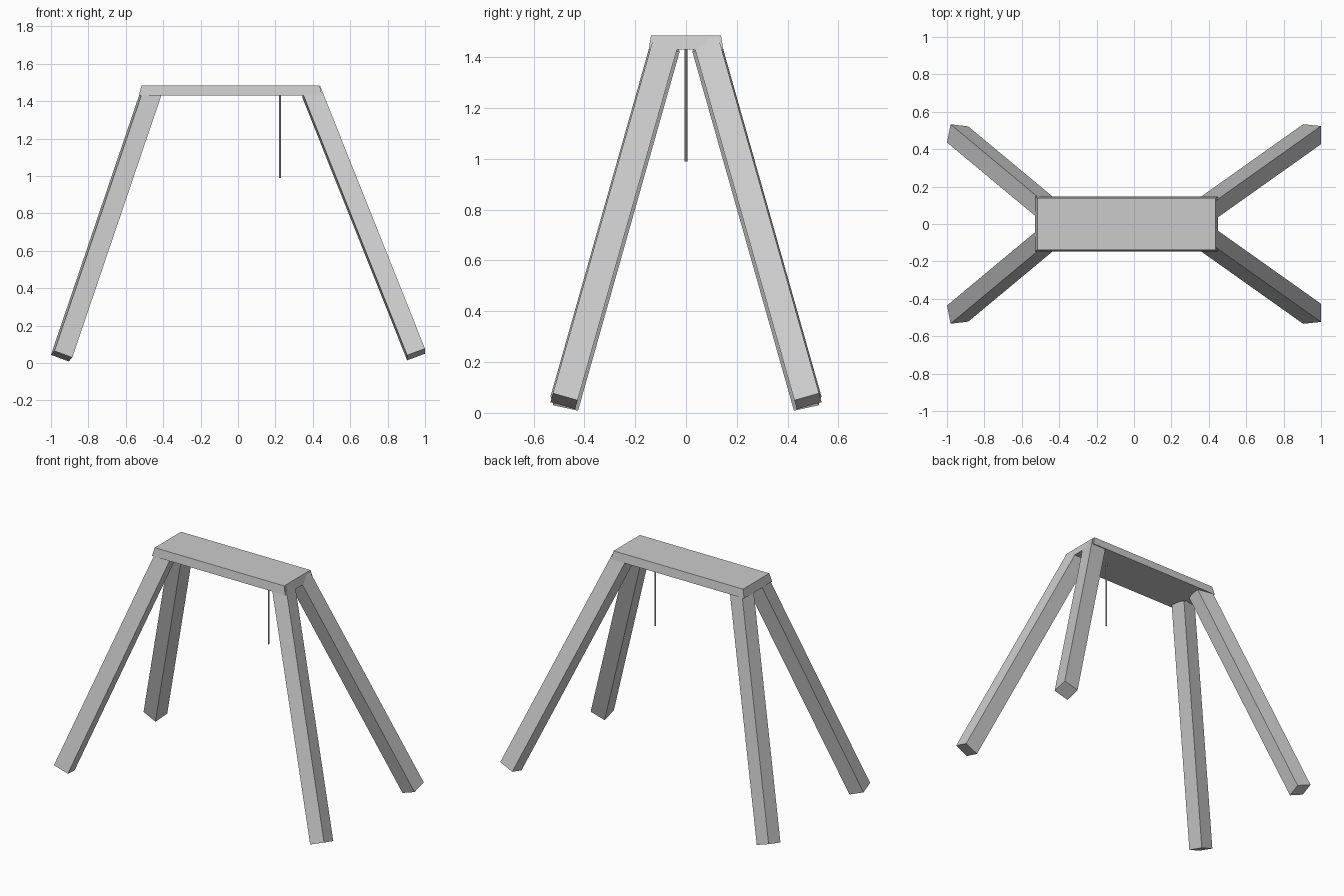
import bpy
import bmesh
from math import radians
from mathutils import Matrix, Vector

cube = bpy.data.objects.get("Cube")
if cube:
    bpy.data.objects.remove(cube, do_unlink=True)

grey = bpy.data.materials.new("plain_grey")
grey.use_nodes = True
grey.diffuse_color = (0.6, 0.6, 0.6, 1)
grey.node_tree.nodes["Principled BSDF"].inputs["Base Color"].default_value = (0.6, 0.6, 0.6, 1)


def finish(name, bm):
    bmesh.ops.recalc_face_normals(bm, faces=bm.faces)
    mesh = bpy.data.meshes.new(name)
    bm.to_mesh(mesh)
    bm.free()
    mesh.materials.append(grey)
    obj = bpy.data.objects.new(name, mesh)
    bpy.context.collection.objects.link(obj)
    return obj


# Top slab, slightly wider at its underside
bm = bmesh.new()
bmesh.ops.create_cube(bm, size=1)
for v in bm.verts:
    upper = v.co.z > 0
    half_x, half_y = (0.476, 0.138) if upper else (0.49, 0.147)
    v.co = Vector((-0.04 + (half_x if v.co.x > 0 else -half_x),
                   half_y if v.co.y > 0 else -half_y,
                   1.485 if upper else 1.43))
finish("top_slab", bm)


# Splayed square legs: a beam raised from the foot, mirrored front to back
def leg(name, foot, lean_y, twist, back):
    rot = (Matrix.Rotation(radians(-15.8), 4, 'X')
           @ Matrix.Rotation(radians(lean_y), 4, 'Y')
           @ Matrix.Rotation(radians(twist), 4, 'Z'))
    length = (1.45 - foot[2]) / rot[2][2]
    place = (Matrix.Translation(foot) @ rot
             @ Matrix.Translation((0, 0, length / 2))
             @ Matrix.Diagonal((0.102, 0.101, length, 1)))
    if back:
        place = Matrix.Diagonal((1, -1, 1, 1)) @ place
    bm = bmesh.new()
    bmesh.ops.create_cube(bm, size=1, matrix=place)
    finish(name, bm)


for end, back in (("front", False), ("back", True)):
    leg(end + "_left_leg", (0.952, -0.48, 0.046), -21, 0, back)
    leg(end + "_right_leg", (-0.943, -0.479, 0.037), 18.1, 11.5, back)

# Thin rod hanging under the slab
bm = bmesh.new()
bmesh.ops.create_cone(bm, cap_ends=True, segments=12, radius1=0.005, radius2=0.005,
                      depth=0.45, matrix=Matrix.Translation((0.225, 0, 1.215)))
rod = finish("hanging_rod", bm)
bpy.context.view_layer.objects.active = rod
rod.select_set(True)
bpy.ops.object.shade_smooth_by_angle()
